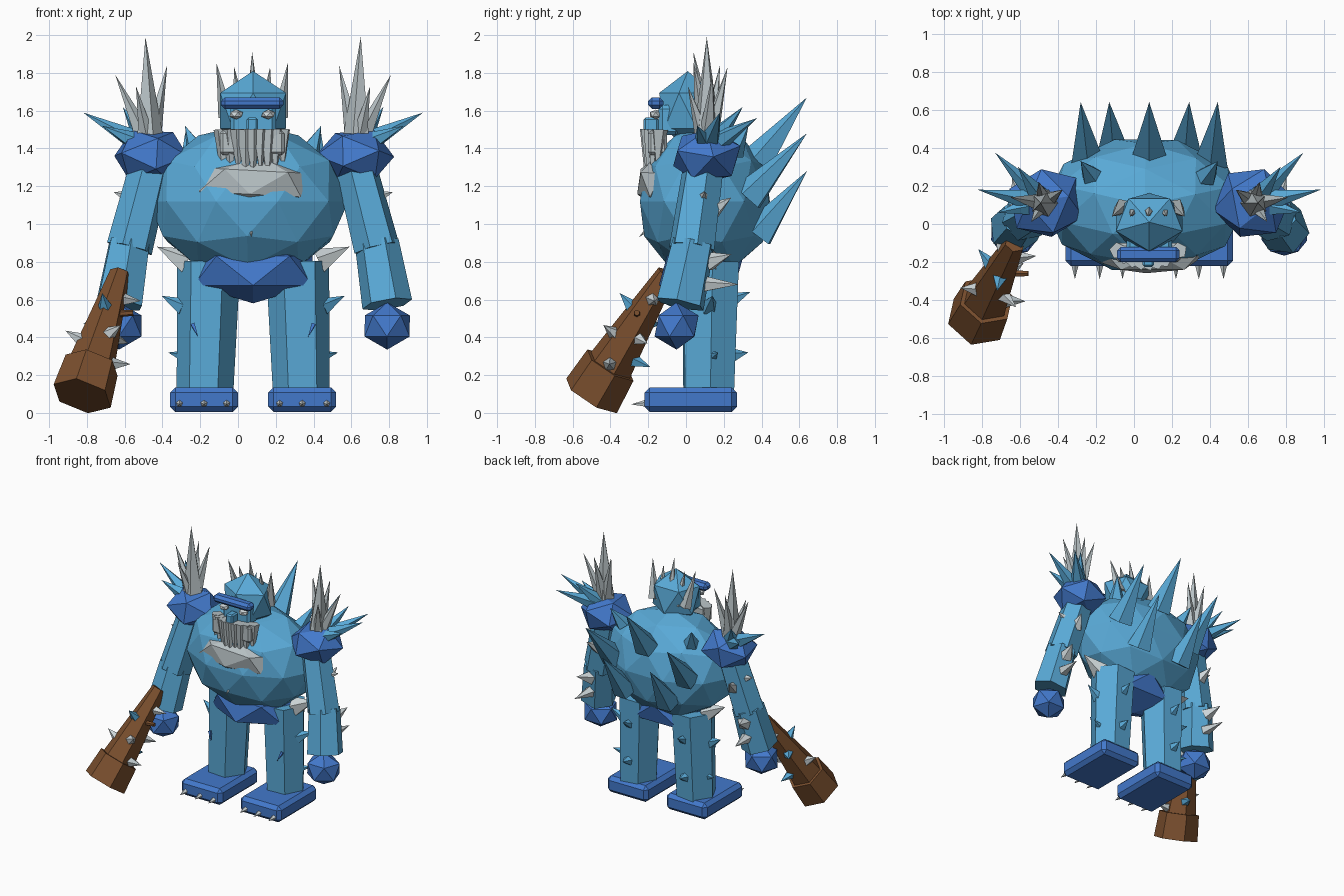
import bpy, bmesh, math
from mathutils import Vector, Matrix

if "Cube" in bpy.data.objects:
    bpy.data.objects.remove(bpy.data.objects["Cube"])


def material(name, r, g, b):
    m = bpy.data.materials.new(name)
    m.use_nodes = True
    m.diffuse_color = (r, g, b, 1)
    m.node_tree.nodes["Principled BSDF"].inputs["Base Color"].default_value = (r, g, b, 1)
    return m


SKIN = material("ice blue", 0.10, 0.40, 0.68)
ARMOUR = material("royal blue", 0.055, 0.19, 0.60)
GRAY = material("frost gray", 0.48, 0.54, 0.56)
PALE = material("pale ice", 0.62, 0.68, 0.70)
WOOD = material("brown wood", 0.20, 0.08, 0.028)
AXIS = 0.08  # x of the body's own centre line


def finish(name, mat, bm):
    bmesh.ops.recalc_face_normals(bm, faces=bm.faces)
    mesh = bpy.data.meshes.new(name)
    bm.to_mesh(mesh)
    bm.free()
    mesh.materials.append(mat)
    ob = bpy.data.objects.new(name, mesh)
    bpy.context.collection.objects.link(ob)
    return ob


def ball(name, mat, loc, size, level=1, turn=0, tilt=0):
    bm = bmesh.new()
    bmesh.ops.create_icosphere(bm, subdivisions=level, radius=1)
    rot = Matrix.Rotation(tilt, 4, "Y") @ Matrix.Rotation(turn, 4, "Z")
    bmesh.ops.transform(bm, matrix=Matrix.Translation(loc) @ Matrix.Diagonal((*size, 1)) @ rot, verts=bm.verts)
    return finish(name, mat, bm)


def limb(name, mat, start, end, r1, r2=0.0, sides=6, turn=0.0):
    """Faceted taper between two points; a zero end radius makes a spike."""
    start, end = Vector(start), Vector(end)
    axis = end - start
    bm = bmesh.new()
    bmesh.ops.create_cone(bm, cap_ends=True, segments=sides, radius1=r1, radius2=r2, depth=axis.length)
    bmesh.ops.remove_doubles(bm, verts=bm.verts, dist=1e-5)
    rot = axis.to_track_quat("Z", "Y").to_matrix().to_4x4() @ Matrix.Rotation(turn, 4, "Z")
    bmesh.ops.transform(bm, matrix=Matrix.Translation((start + end) / 2) @ rot, verts=bm.verts)
    return finish(name, mat, bm)


def box(name, mat, loc, size, bevel=0.0):
    bm = bmesh.new()
    bmesh.ops.create_cube(bm, size=1)
    bmesh.ops.transform(bm, matrix=Matrix.Translation(loc) @ Matrix.Diagonal((*size, 1)), verts=bm.verts)
    if bevel:
        bmesh.ops.bevel(bm, geom=bm.edges[:], offset=bevel, segments=1, affect="EDGES")
    return finish(name, mat, bm)


# Torso and pelvis
ball("torso", SKIN, (0.055, 0.1, 1.12), (0.53, 0.36, 0.41), 2, 0.3)
ball("pelvis", ARMOUR, (AXIS, 0.08, 0.753), (0.37, 0.25, 0.173), 1, math.pi / 2)
limb("belly_spike", GRAY, (0.07, -0.18, 0.99), (0.07, -0.25, 0.93), 0.02, sides=5)

# Back spikes in three rows
for x, z in ((0, 1.33), (-0.36, 1.14), (0.36, 1.14), (-0.21, 0.94), (0.21, 0.94)):
    inset = 0.33 if abs(x) > 0.3 else 0.38
    limb("back_spike", SKIN, (AXIS + x * 0.9, inset, z), (AXIS + x, 0.64, z + 0.34), 0.095, sides=5)

# Head, brow, nose, eyes
ball("head", SKIN, (AXIS, 0.01, 1.6), (0.205, 0.17, 0.21), 1, -math.pi / 2)
box("face", SKIN, (AXIS, -0.09, 1.55), (0.24, 0.11, 0.16), 0.02)
box("brow", ARMOUR, (AXIS - 0.005, -0.16, 1.64), (0.33, 0.08, 0.06), 0.02)
box("nose", SKIN, (AXIS - 0.005, -0.185, 1.525), (0.06, 0.08, 0.075), 0.01)
for s in (-1, 1):
    ball("eye", PALE, (AXIS + s * 0.085 - 0.005, -0.16, 1.58), (0.04, 0.035, 0.026), 1)

# Hair spikes
for i, top in enumerate((1.855, 1.83, 1.91, 1.83, 1.855)):
    x = i - 2
    limb("hair_spike", GRAY, (AXIS + x * 0.07, 0.09, 1.57), (AXIS - 0.005 + x * 0.095, 0.04, top), 0.045, sides=5)

# Beard mass with hanging icicles above it
ball("beard", GRAY, (AXIS, -0.16, 1.22), (0.32, 0.11, 0.14), 1, math.pi / 2, 0.12)
for i in range(9):
    t = (i - 4) / 4
    y = -0.2 + 0.06 * t * t
    low = 1.25 + 0.03 * (i % 3)
    limb("beard_icicle", GRAY, (AXIS - 0.005 + t * 0.16, y, 1.5), (AXIS + t * 0.155, y - 0.01, low), 0.045, 0.012, 5, i)
box("upper_lip", GRAY, (AXIS - 0.005, -0.15, 1.43), (0.34, 0.1, 0.13), 0.015)

# Paired parts, built for both sides
for s, side in ((-1, "right"), (1, "left")):
    def p(x, y, z):
        return (AXIS + s * x, y, z)

    # Leg and foot
    limb(side + "_leg", SKIN, p(0.255, 0.12, 0.1), p(0.235, 0.13, 0.8), 0.15, 0.168, 6, math.pi / 6)
    box(side + "_foot", ARMOUR, p(0.26, 0.025, 0.07), (0.36, 0.49, 0.13), 0.028)
    for x in (0.14, 0.26, 0.39):
        limb(side + "_toe_claw", PALE, p(x, -0.2, 0.05), p(x, -0.29, 0.045), 0.024, sides=5)

    # Arm and fist
    limb(side + "_upper_arm", SKIN, p(0.53, 0.1, 1.36), p(0.655, 0.03, 0.87), 0.11, 0.125, 6, 0.3)
    limb(side + "_forearm", SKIN, p(0.655, 0.04, 0.9), p(0.71, -0.03, 0.575), 0.118, 0.135, 6, 0.3)
    ball(side + "_fist", ARMOUR, p(0.71, -0.05, 0.46), (0.14, 0.13, 0.125), 1, 0.3)

    # Shoulder guard and its crown of spikes
    ball(side + "_shoulder", ARMOUR, p(0.54, 0.11, 1.36), (0.21, 0.2, 0.155), 1, 0.2, s * 0.5)
    root = p(0.55, 0.11, 1.4)
    for tip, r in (((0.57, 0.11, 1.99), 0.085), ((0.455, 0.18, 1.84), 0.06), ((0.73, 0.14, 1.79), 0.06),
                   ((0.58, 0.22, 1.83), 0.06), ((0.62, 0.01, 1.73), 0.055)):
        limb(side + "_shoulder_gray_spike", GRAY, root, p(*tip), r, sides=5)
    for tip in ((0.9, 0.18, 1.59), (0.81, 0.375, 1.56), (0.80, 0.06, 1.52), (0.69, 0.30, 1.62)):
        limb(side + "_shoulder_blue_spike", SKIN, root, p(*tip), 0.075, sides=5)
    limb(side + "_collar_spike", SKIN, p(0.3, 0.25, 1.38), p(0.36, 0.33, 1.52), 0.06, sides=5)

    # Spikes along arm, hip and leg
    for base, tip, r in (((0.60, 0.14, 1.07), (0.63, 0.24, 1.14), 0.05),
                         ((0.66, 0.09, 1.14), (0.74, 0.10, 1.17), 0.035),
                         ((0.68, 0.12, 0.80), (0.72, 0.24, 0.84), 0.055),
                         ((0.69, 0.10, 0.68), (0.71, 0.28, 0.68), 0.045),
                         ((0.35, 0.12, 0.80), (0.51, 0.12, 0.88), 0.075)):
        limb(side + "_ice_spike", PALE, p(*base), p(*tip), r, sides=5)
    for base, tip, r in (((0.37, 0.12, 0.56), (0.485, 0.14, 0.62), 0.05),
                         ((0.37, 0.14, 0.30), (0.45, 0.17, 0.32), 0.03),
                         ((0.25, 0.23, 0.30), (0.25, 0.33, 0.32), 0.05),
                         ((0.24, 0.25, 0.60), (0.24, 0.34, 0.64), 0.04)):
        limb(side + "_leg_spike", SKIN, p(*base), p(*tip), r, sides=5)
    limb(side + "_leg_shard", ARMOUR, p(0.32, -0.01, 0.47), p(0.29, -0.04, 0.40), 0.015, sides=4)

# Club: tapered shaft with a thicker butt, held in the right fist
foot, top = Vector((-0.825, -0.5, 0.09)), Vector((-0.625, -0.1, 0.74))
limb("club_shaft", WOOD, foot, top, 0.15, 0.055, 6, 0.2)
limb("club_head", WOOD, foot, foot.lerp(top, 0.25), 0.165, 0.15, 6, 0.2)
limb("club_peg", WOOD, (-0.70, -0.26, 0.52), (-0.555, -0.26, 0.53), 0.02, 0.016, 6)

# Shards stuck into the club, set around its axis
axis = (top - foot).normalized()
out = axis.cross(Vector((0, 0, 1))).normalized()
for t, angle, mat in ((0.28, 20, GRAY), (0.36, 100, SKIN), (0.40, 215, PALE), (0.46, 330, PALE), (0.52, 60, PALE),
                      (0.60, 160, SKIN), (0.66, 280, SKIN), (0.80, 30, PALE), (0.84, 150, PALE)):
    ray = Matrix.Rotation(math.radians(angle), 3, axis) @ out
    core = foot.lerp(top, t)
    r = 0.15 - 0.095 * t
    limb("club_shard", mat, core + ray * (r - 0.05), core + ray * (r + 0.075) + axis * 0.03, 0.05, sides=5)
